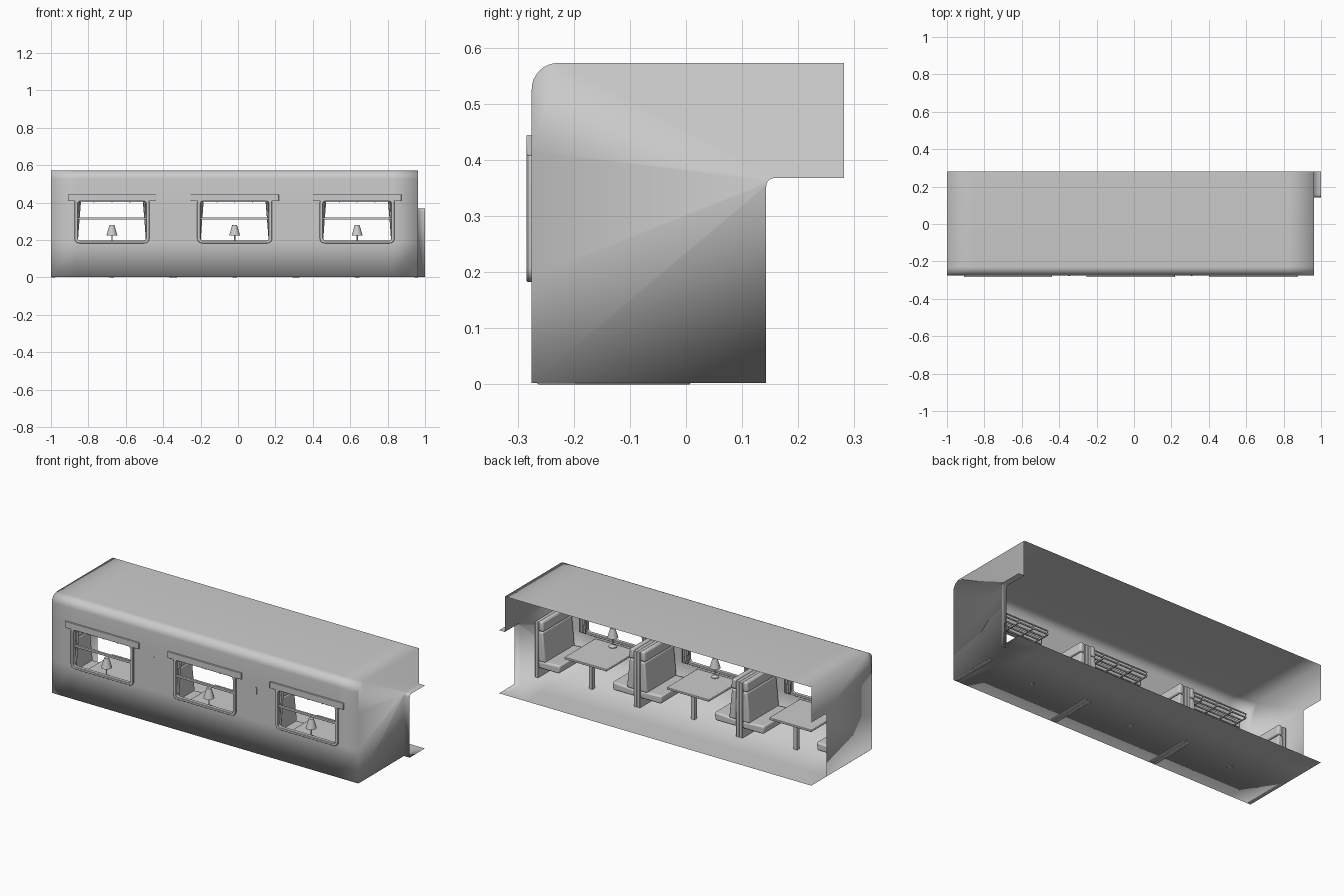
import bpy, bmesh, math

if "Cube" in bpy.data.objects:
    bpy.data.objects.remove(bpy.data.objects["Cube"])

BAYS = [-0.674, -0.018, 0.637]
XL, XR, YF, YB, TOP, Z0 = -1.0, 0.963, -0.275, 0.282, 0.573, 0.003


def finish(bm, name, angle=40):
    bmesh.ops.remove_doubles(bm, verts=bm.verts, dist=1e-5)
    bmesh.ops.recalc_face_normals(bm, faces=bm.faces)
    me = bpy.data.meshes.new(name)
    bm.to_mesh(me)
    bm.free()
    ob = bpy.data.objects.new(name, me)
    bpy.context.collection.objects.link(ob)
    bpy.ops.object.select_all(action='DESELECT')
    bpy.context.view_layer.objects.active = ob
    ob.select_set(True)
    if angle:
        bpy.ops.object.shade_smooth_by_angle(angle=math.radians(angle))
    else:
        bpy.ops.object.shade_smooth()
    return ob


def bevel(ob, width, seg=2):
    m = ob.modifiers.new("bevel", 'BEVEL')
    m.width, m.segments, m.limit_method = width, seg, 'ANGLE'
    return ob


def box(name, x, y, z, bev=0.0):
    x, y, z = sorted(x), sorted(y), sorted(z)
    bm = bmesh.new()
    bmesh.ops.create_cube(bm, size=1)
    for v in bm.verts:
        for i, r in enumerate((x, y, z)):
            v.co[i] = r[0] if v.co[i] < 0 else r[1]
    ob = finish(bm, name)
    return bevel(ob, bev) if bev else ob


def prism(name, pts, y0, y1, bev):
    # (x, z) outline extruded along y
    bm = bmesh.new()
    f = bm.faces.new([bm.verts.new((x, y0, z)) for x, z in pts])
    r = bmesh.ops.extrude_face_region(bm, geom=[f])
    for v in r['geom']:
        if isinstance(v, bmesh.types.BMVert):
            v.co.y = y1
    return bevel(finish(bm, name), bev, 3)


def lathe(name, x, y, prof, n=20):
    bm = bmesh.new()
    rings = [[bm.verts.new((x + r * math.cos(2 * math.pi * i / n),
                            y + r * math.sin(2 * math.pi * i / n), z)) for i in range(n)]
             for r, z in prof]
    for a, b in zip(rings, rings[1:]):
        for i in range(n):
            bm.faces.new((a[i], a[(i + 1) % n], b[(i + 1) % n], b[i]))
    bm.faces.new(rings[0])
    bm.faces.new(rings[-1])
    return finish(bm, name)


def arc(cy, cz, r, a0, a1, n):
    return [(cy + r * math.cos(math.radians(a0 + (a1 - a0) * i / n)),
             cz + r * math.sin(math.radians(a0 + (a1 - a0) * i / n))) for i in range(n + 1)]


# carriage shell: floor, front wall with window holes, rounded cornice, roof, end walls with doorways
bm = bmesh.new()
door = [(0.143, Z0)] + arc(0.158, 0.353, 0.015, 180, 90, 5) + [(YB, 0.368)]
prof = [(YB, Z0), (0.143, Z0), (YF, Z0), (YF, 0.192), (YF, 0.415)] + \
    arc(YF + 0.047, TOP - 0.047, 0.047, 180, 90, 8) + [(YB, TOP)]
xs = [XL] + [c + s * 0.19 for c in BAYS for s in (-1, 1)] + [XR]
grid = [[bm.verts.new((x, y, z)) for y, z in prof] for x in xs]
for i in range(len(xs) - 1):
    for j in range(len(prof) - 1):
        if not (j == 3 and i % 2 == 1):
            bm.faces.new((grid[i][j], grid[i + 1][j], grid[i + 1][j + 1], grid[i][j + 1]))
for x, col in ((XL, grid[0]), (XR, grid[-1])):
    d = [bm.verts.new((x, y, z)) for y, z in door[1:]]
    bm.faces.new(col[1:] + d[::-1])
# vestibule lining past the right-hand doorway
lin = [(YB, Z0)] + door
a, b = ([bm.verts.new((x, y, z)) for y, z in lin] for x in (XR, 1.0))
for i in range(len(lin) - 1):
    bm.faces.new((a[i], b[i], b[i + 1], a[i + 1]))
finish(bm, "carriage_shell", 0)


def rounded_rect(x0, x1, z0, z1, r):
    pts = []
    for cx, cz, s in ((x1 - r, z1 - r, 0), (x0 + r, z1 - r, 90), (x0 + r, z0 + r, 180), (x1 - r, z0 + r, 270)):
        pts += arc(cx, cz, r, s, s + 90, 4)
    return pts


def window_frame(c):
    bm = bmesh.new()
    outer = rounded_rect(c - 0.2, c + 0.2, 0.183, 0.425, 0.025)
    inner = rounded_rect(c - 0.182, c + 0.182, 0.197, 0.408, 0.014)
    rings = [[bm.verts.new((x, y, z)) for x, z in p]
             for p, y in ((outer, -0.284), (inner, -0.284), (inner, -0.262), (outer, -0.262))]
    n = len(outer)
    for k in range(4):
        p, q = rings[k], rings[(k + 1) % 4]
        for i in range(n):
            bm.faces.new((p[i], p[(i + 1) % n], q[(i + 1) % n], q[i]))
    bevel(finish(bm, "window_frame"), 0.002, 1)


def curtain(c, s):
    # pleated strip, slightly gathered at the bottom
    bm = bmesh.new()
    n = 32
    rows = []
    for z, inner in ((0.41, 0.165), (0.3, 0.174), (0.19, 0.182)):
        rows.append([bm.verts.new((c + s * (inner + (0.222 - inner) * i / n),
                                   -0.254 + 0.005 * math.sin(i / n * 8 * math.pi), z)) for i in range(n + 1)])
    for p, q in zip(rows, rows[1:]):
        for i in range(n):
            bm.faces.new((p[i], p[i + 1], q[i + 1], q[i]))
    finish(bm, "curtain", 60)


def seat(edge, s):
    # s points from the partition into the bay
    def P(pts):
        return [(edge + s * d, z) for d, z in pts]
    y0, y1 = -0.265, 0.008
    box("seat_partition", (edge, edge + s * 0.02), (y0, y1), (0, 0.325), 0.003)
    prism("seat_cushion", P([(0.02, 0.06), (0.155, 0.06), (0.16, 0.108), (0.02, 0.1)]), y0, y1, 0.01)
    prism("seat_back", P([(0.02, 0.1), (0.066, 0.1), (0.048, 0.272), (0.02, 0.272)]), y0, y1, 0.008)
    prism("headrest", P([(0.02, 0.274), (0.054, 0.274), (0.048, 0.332), (0.02, 0.332)]), y0, y1, 0.01)


for c in BAYS:
    # window
    window_frame(c)
    box("window_sash", (c - 0.184, c + 0.184), (-0.28, -0.266), (0.309, 0.322), 0.002)
    box("curtain_pelmet", (c - 0.236, c + 0.236), (-0.284, -0.248), (0.408, 0.445), 0.002)
    # luggage rack
    for i in range(4):
        y = -0.255 + i * 0.035
        box("rack_rail", (c - 0.195, c + 0.195), (y - 0.003, y + 0.003), (0.404, 0.411))
    box("rack_lip", (c - 0.195, c + 0.195), (-0.152, -0.147), (0.424, 0.43))
    for k in range(5):
        x = c - 0.19 + k * 0.095
        box("rack_crossbar", (x - 0.003, x + 0.003), (-0.274, -0.147), (0.4, 0.405))
        box("rack_post", (x - 0.002, x + 0.002), (-0.152, -0.147), (0.4, 0.43))
    # table
    box("table_top", (c - 0.135, c + 0.135), (-0.272, 0.01), (0.157, 0.17), 0.003)
    box("table_leg", (c - 0.012, c + 0.012), (-0.06, -0.036), (0, 0.158), 0.002)
    # lamp
    lathe("lamp_base", c, -0.24, [(0.022, 0.17), (0.022, 0.174), (0.008, 0.178), (0.0035, 0.184),
                                  (0.0035, 0.235), (0.002, 0.278)])
    lathe("lamp_shade", c, -0.24, [(0.029, 0.225), (0.013, 0.28)])
    for s in (-1, 1):
        curtain(c, s)
        edge = c + s * 0.3275
        seat(max(XL + 0.001, min(XR - 0.001, edge)), -s)

# coat hooks on the wall between the bays
for x in (-0.346, 0.309):
    box("coat_hook_plate", (x - 0.004, x + 0.004), (-0.277, -0.27), (0.345, 0.385), 0.001)
    for z in (0.35, 0.378):
        box("coat_hook", (x - 0.003, x + 0.003), (-0.272, -0.25), (z - 0.003, z + 0.003), 0.001)
